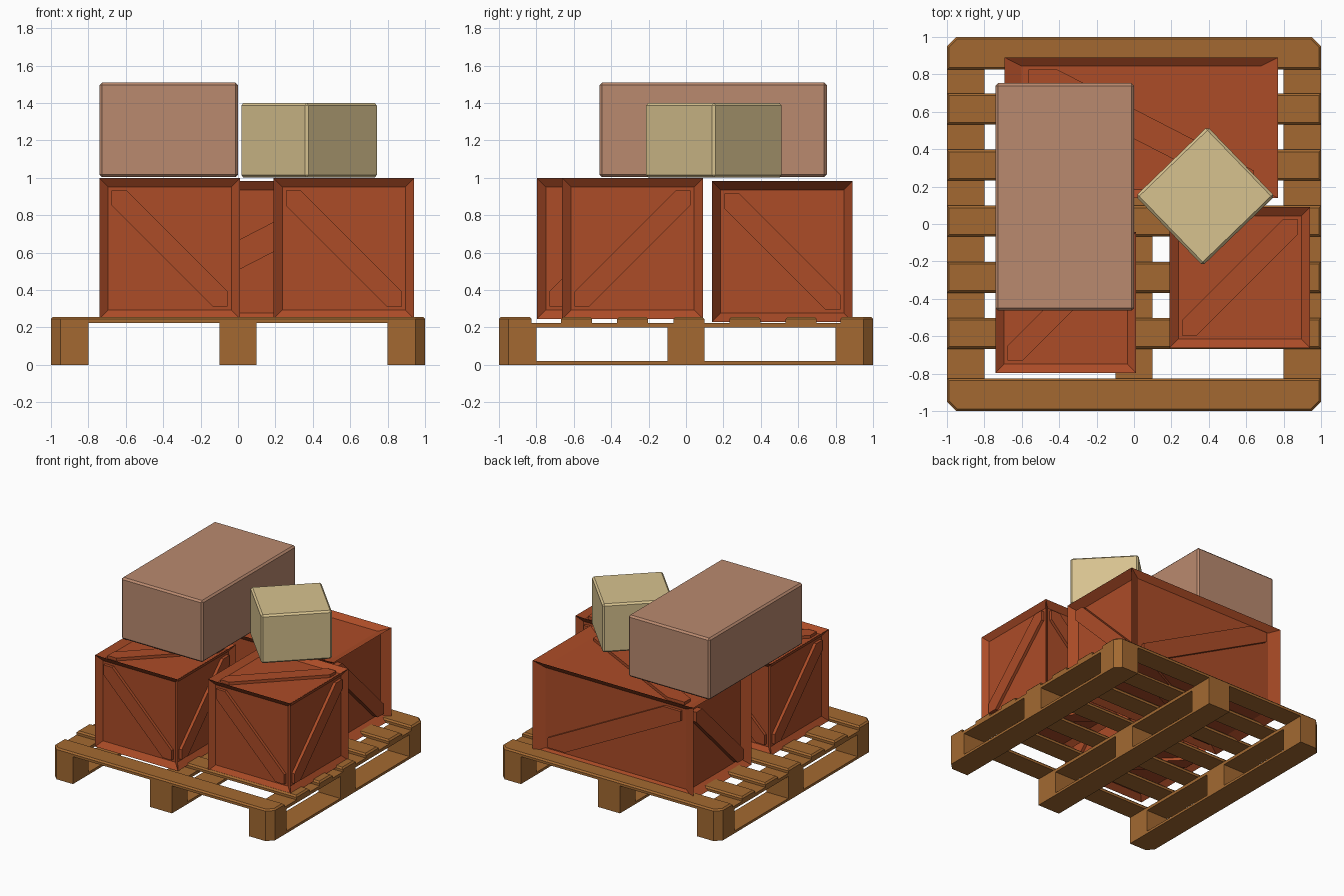
import bpy, bmesh, math
from mathutils import Vector, Matrix

if "Cube" in bpy.data.objects:
    bpy.data.objects.remove(bpy.data.objects["Cube"])


def srgb(r, g, b):
    f = lambda c: c / 12.92 if c <= 0.04045 else ((c + 0.055) / 1.055) ** 2.4
    return tuple(f(c / 255) for c in (r, g, b)) + (1.0,)


def material(name, rgb):
    m = bpy.data.materials.new(name)
    m.diffuse_color = srgb(*rgb)
    m.use_nodes = True
    m.node_tree.nodes["Principled BSDF"].inputs["Base Color"].default_value = m.diffuse_color
    return m


PALLET = material("pallet wood", (163, 105, 49))
CRATE = material("red crate wood", (172, 76, 39))
BROWN = material("brown cardboard", (186, 138, 111))
TAN = material("tan cardboard", (215, 194, 143))


def finish(bm, name, mat):
    bmesh.ops.recalc_face_normals(bm, faces=bm.faces)
    me = bpy.data.meshes.new(name)
    bm.to_mesh(me)
    bm.free()
    me.materials.append(mat)
    ob = bpy.data.objects.new(name, me)
    bpy.context.collection.objects.link(ob)
    return ob


def prism(bm, base, offset):
    """Closed solid from a polygon pushed along an offset."""
    lo = [bm.verts.new(p) for p in base]
    hi = [bm.verts.new(Vector(p) + offset) for p in base]
    bm.faces.new(lo[::-1])
    bm.faces.new(hi)
    n = len(lo)
    for i in range(n):
        bm.faces.new((lo[i], lo[(i + 1) % n], hi[(i + 1) % n], hi[i]))


def board(name, x0, x1, y0, y1, z0, z1, top_bevel=0):
    """Pallet board; corners on the pallet's outer corners are chamfered."""
    c, pts = 0.05, []
    corners = [(x0, y0), (x1, y0), (x1, y1), (x0, y1)]
    for i, (x, y) in enumerate(corners):
        if abs(x) > 0.99 and abs(y) > 0.99:
            cut = [(x - math.copysign(c, x), y), (x, y - math.copysign(c, y))]
            if i % 2 == 0:
                cut.reverse()
            pts += cut
        else:
            pts.append((x, y))
    bm = bmesh.new()
    prism(bm, [(x, y, z0) for x, y in pts], Vector((0, 0, z1 - z0)))
    if top_bevel:
        edges = [e for e in bm.edges if all(v.co.z > z1 - 1e-4 for v in e.verts)]
        bmesh.ops.bevel(bm, geom=edges, offset=top_bevel, segments=1, affect='EDGES')
    finish(bm, name, PALLET)


# Pallet: runners, blocks and stringers on three lines, slats across
lines = [(-1, -0.8), (-0.1, 0.1), (0.8, 1)]
for x0, x1 in lines:
    board("pallet_runner", x0, x1, -1, 1, 0, 0.02)
    board("pallet_stringer", x0, x1, -1, 1, 0.2, 0.225)
    for y0, y1 in lines:
        board("pallet_block", x0, x1, y0, y1, 0.02, 0.2)
for i in range(7):
    y = -0.9 + 0.3 * i + 0.015 * (0 < i < 6)
    y0, y1 = y - 0.083, y + 0.083
    if i == 0:
        y0, y1 = -1, -0.825
    elif i == 6:
        y0, y1 = 0.825, 1
    board("pallet_slat", -1, 1, y0, y1, 0.225, 0.257, 0.012)


def crate(name, loc, scale=(1, 1, 1)):
    """Framed cube with recessed panels and a diagonal brace on each side."""
    s, rim, deep, lift = 0.752, 0.066, 0.035, 0.024
    bm = bmesh.new()
    bmesh.ops.create_cube(bm, size=s)
    bmesh.ops.recalc_face_normals(bm, faces=bm.faces)
    bmesh.ops.inset_individual(bm, faces=bm.faces[:], thickness=rim, depth=-deep)
    h, w = s / 2 - rim, 0.08
    hexa = [(-h, h), (-h, h - w), (h - w, -h), (h, -h), (h, -h + w), (-h + w, h)]
    # outward normal, right direction, lean of the brace
    sides = [((0, -1, 0), (1, 0, 0), 1), ((0, 1, 0), (-1, 0, 0), 1),
             ((1, 0, 0), (0, 1, 0), -1), ((-1, 0, 0), (0, -1, 0), -1),
             ((0, 0, 1), (1, 0, 0), -1), ((0, 0, -1), (1, 0, 0), -1)]
    for n, u, lean in sides:
        n, u = Vector(n), Vector(u)
        v = n.cross(u)
        prism(bm, [n * (s / 2 - deep) + u * a * lean + v * b for a, b in hexa], n * lift)
    bmesh.ops.transform(bm, matrix=Matrix.Diagonal((*scale, 1)), verts=bm.verts)
    finish(bm, name, CRATE).location = loc


# Crates: two cubes in front, one stretched and mirrored behind
crate("left_crate", (-0.365, -0.42, 0.622))
crate("right_crate", (0.566, -0.286, 0.622))
crate("long_crate", (0.039, 0.515, 0.606), (-1.945, 1, 1))


def carton(name, size, loc, turn, mat):
    bm = bmesh.new()
    bmesh.ops.create_cube(bm, size=1)
    bmesh.ops.transform(bm, matrix=Matrix.Diagonal((*size, 1)), verts=bm.verts)
    bmesh.ops.bevel(bm, geom=bm.edges[:], offset=0.014, segments=1, affect='EDGES')
    ob = finish(bm, name, mat)
    ob.location = loc
    ob.rotation_euler.z = math.radians(turn)


# Cartons stacked on the crates
carton("large_carton", (0.742, 1.216, 0.506), (-0.37, 0.145, 1.256), 0, BROWN)
carton("small_carton", (0.535, 0.517, 0.398), (0.38, 0.149, 1.201), 44, TAN)
